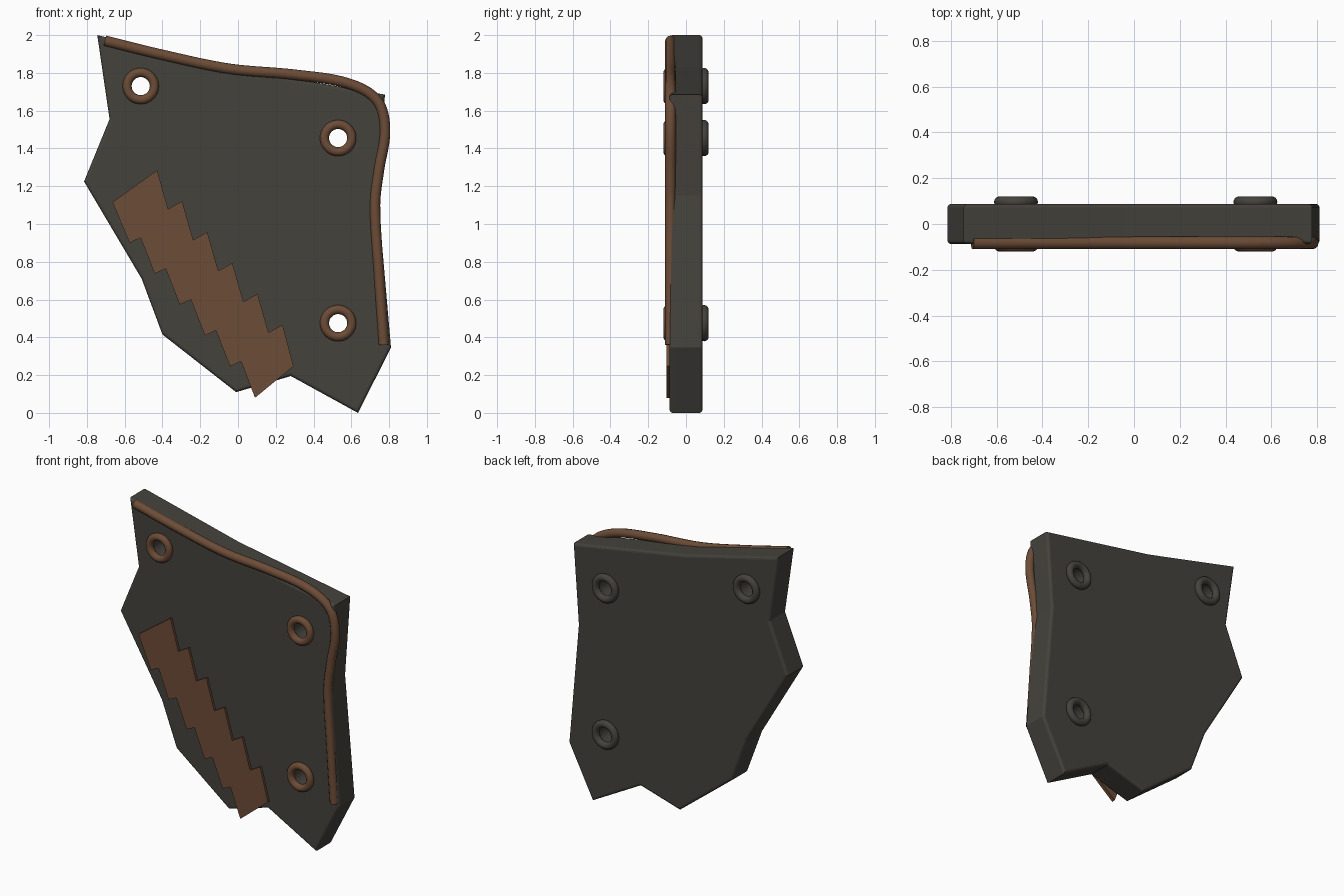
import bpy, bmesh, math
from mathutils import Matrix, Vector

if "Cube" in bpy.data.objects:
    bpy.data.objects.remove(bpy.data.objects["Cube"])


def material(name, rgb):
    m = bpy.data.materials.new(name)
    m.diffuse_color = (*rgb, 1)
    m.use_nodes = True
    m.node_tree.nodes["Principled BSDF"].inputs["Base Color"].default_value = m.diffuse_color
    return m


dark = material("dark_panel", (0.06, 0.055, 0.046))
brown = material("brown_trim", (0.15, 0.072, 0.038))


def add_object(name, bm, mat):
    me = bpy.data.meshes.new(name)
    bm.to_mesh(me)
    bm.free()
    ob = bpy.data.objects.new(name, me)
    bpy.context.collection.objects.link(ob)
    if mat:
        me.materials.append(mat)
    return ob


def plate(name, outline, y0, y1, mat, bevel=0):
    """Extrude an (x, z) outline from y0 to y1, rounding both rims."""
    bm = bmesh.new()
    face = bm.faces.new([bm.verts.new((x, y0, z)) for x, z in outline])
    ext = bmesh.ops.extrude_face_region(bm, geom=[face])
    verts = [g for g in ext["geom"] if isinstance(g, bmesh.types.BMVert)]
    bmesh.ops.translate(bm, verts=verts, vec=(0, y1 - y0, 0))
    bmesh.ops.recalc_face_normals(bm, faces=bm.faces)
    if bevel:
        rims = [e for e in bm.edges if abs(e.verts[0].co.y - e.verts[1].co.y) < 1e-5]
        bmesh.ops.bevel(bm, geom=rims, offset=bevel, segments=3, profile=0.5,
                        affect='EDGES')
    return add_object(name, bm, mat)


# Main panel
panel = plate("panel", [
    (-0.745, 2.0), (-0.68, 1.555), (-0.815, 1.225), (-0.51, 0.71), (-0.40, 0.415),
    (-0.01, 0.11), (0.28, 0.195), (0.635, 0.0), (0.81, 0.345), (0.74, 1.15),
    (0.778, 1.685), (-0.05, 1.83)], -0.088, 0.088, dark, 0.017)

# Eyelet holes through the panel
eyelets = [(-0.515, 1.73), (0.53, 1.455), (0.53, 0.475)]
bm = bmesh.new()
for x, z in eyelets:
    bmesh.ops.create_cone(
        bm, cap_ends=True, segments=32, radius1=0.06, radius2=0.06, depth=0.5,
        matrix=Matrix.Translation((x, 0, z)) @ Matrix.Rotation(math.pi / 2, 4, 'X'))
cutter = add_object("eyelet_cutter", bm, None)
cutter.hide_render = True
cutter.hide_set(True)
cut = panel.modifiers.new("eyelet_holes", 'BOOLEAN')
cut.object = cutter
cut.solver = 'EXACT'

# Eyelet rings, brown in front and dark behind
for side, y, mat in (("front", -0.096, brown), ("back", 0.096, dark)):
    for i, (x, z) in enumerate(eyelets):
        bpy.ops.mesh.primitive_torus_add(
            location=(x, y, z), rotation=(math.pi / 2, 0, 0), major_segments=36,
            minor_segments=14, major_radius=0.072, minor_radius=0.024)
        ring = bpy.context.object
        ring.name = f"{side}_eyelet_{i + 1}"
        ring.data.materials.append(mat)
        bpy.ops.object.shade_smooth()

# Jagged strip across the front
right, left = [], []
for i in range(5):
    dx, dz = 0.133 * i, -0.1635 * i
    right += [(-0.37 + dx, 1.079 + dz), (-0.296 + dx, 1.121 + dz)]
    left += [(0.016 - dx, 0.273 - dz), (-0.042 - dx, 0.246 - dz)]
plate("jagged_strip",
      [(-0.665, 1.115), (-0.428, 1.285)] + right + [(0.294, 0.247), (0.09, 0.08)] + left,
      -0.104, -0.080, brown)

# Piping along the top and right edges
path = [(-0.705, 1.97), (-0.4, 1.895), (-0.05, 1.822), (0.3, 1.79), (0.58, 1.745),
        (0.735, 1.655), (0.778, 1.5), (0.745, 1.28), (0.725, 1.1), (0.745, 0.75),
        (0.772, 0.36)]
cu = bpy.data.curves.new("piping", 'CURVE')
cu.dimensions = '3D'
cu.bevel_depth = 0.028
cu.bevel_resolution = 4
cu.resolution_u = 8
cu.use_fill_caps = True
sp = cu.splines.new('BEZIER')
sp.bezier_points.add(len(path) - 1)
pts = [Vector((x, -0.082, z)) for x, z in path]
for i, bp in enumerate(sp.bezier_points):
    # Smooth tangents scaled to each neighbouring span
    a, b = pts[max(i - 1, 0)], pts[min(i + 1, len(pts) - 1)]
    t = (b - a).normalized()
    bp.handle_left_type = bp.handle_right_type = 'FREE'
    bp.co = pts[i]
    bp.handle_left = pts[i] - t * (pts[i] - a).length / 3
    bp.handle_right = pts[i] + t * (b - pts[i]).length / 3
cu.materials.append(brown)
piping = bpy.data.objects.new("piping", cu)
bpy.context.collection.objects.link(piping)
